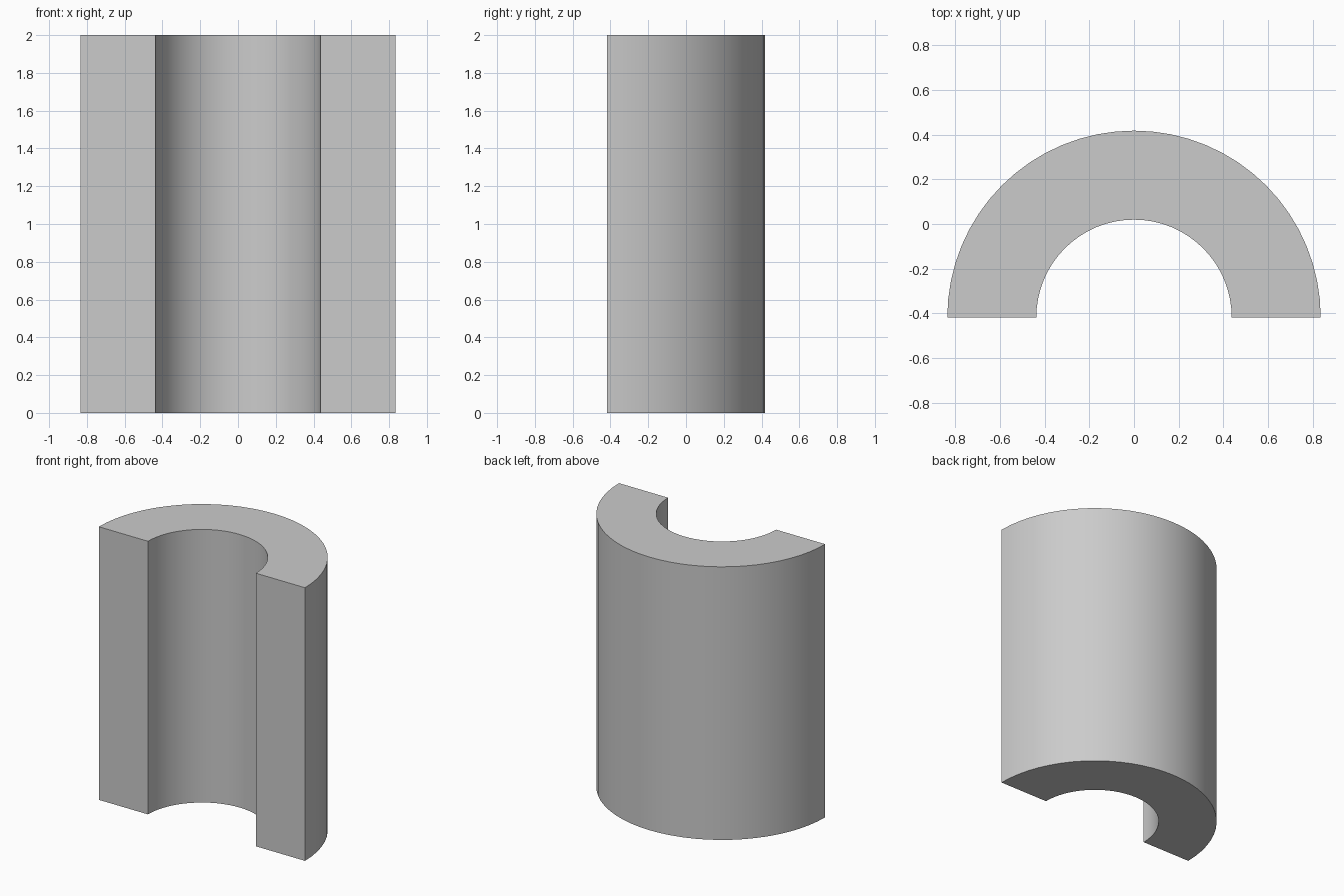
import bpy, bmesh, math

if "Cube" in bpy.data.objects:
    bpy.data.objects.remove(bpy.data.objects["Cube"])

R_OUT, R_IN, HEIGHT, SEGS = 0.835, 0.437, 2.0, 32
CENTRE_Y = -R_OUT / 2


def arc(bm, radius, z):
    """Half circle of vertices opening towards the front."""
    return [bm.verts.new((radius * math.cos(math.pi * i / SEGS),
                          CENTRE_Y + radius * math.sin(math.pi * i / SEGS), z))
            for i in range(SEGS + 1)]


# Half tube: four arcs joined by curved walls, end rings and flat front faces
bm = bmesh.new()
arcs = [arc(bm, R_OUT, 0), arc(bm, R_OUT, HEIGHT), arc(bm, R_IN, HEIGHT), arc(bm, R_IN, 0)]
for k in range(4):
    a, b = arcs[k], arcs[(k + 1) % 4]
    for i in range(SEGS):
        bm.faces.new((a[i], a[i + 1], b[i + 1], b[i]))
for i in (0, SEGS):
    bm.faces.new([a[i] for a in arcs])
bmesh.ops.recalc_face_normals(bm, faces=bm.faces[:])

mesh = bpy.data.meshes.new("half_tube")
bm.to_mesh(mesh)
bm.free()
half_tube = bpy.data.objects.new("half_tube", mesh)
bpy.context.collection.objects.link(half_tube)

# Smooth curved walls, sharp corners
bpy.context.view_layer.objects.active = half_tube
half_tube.select_set(True)
bpy.ops.object.shade_smooth_by_angle(angle=math.radians(30))
